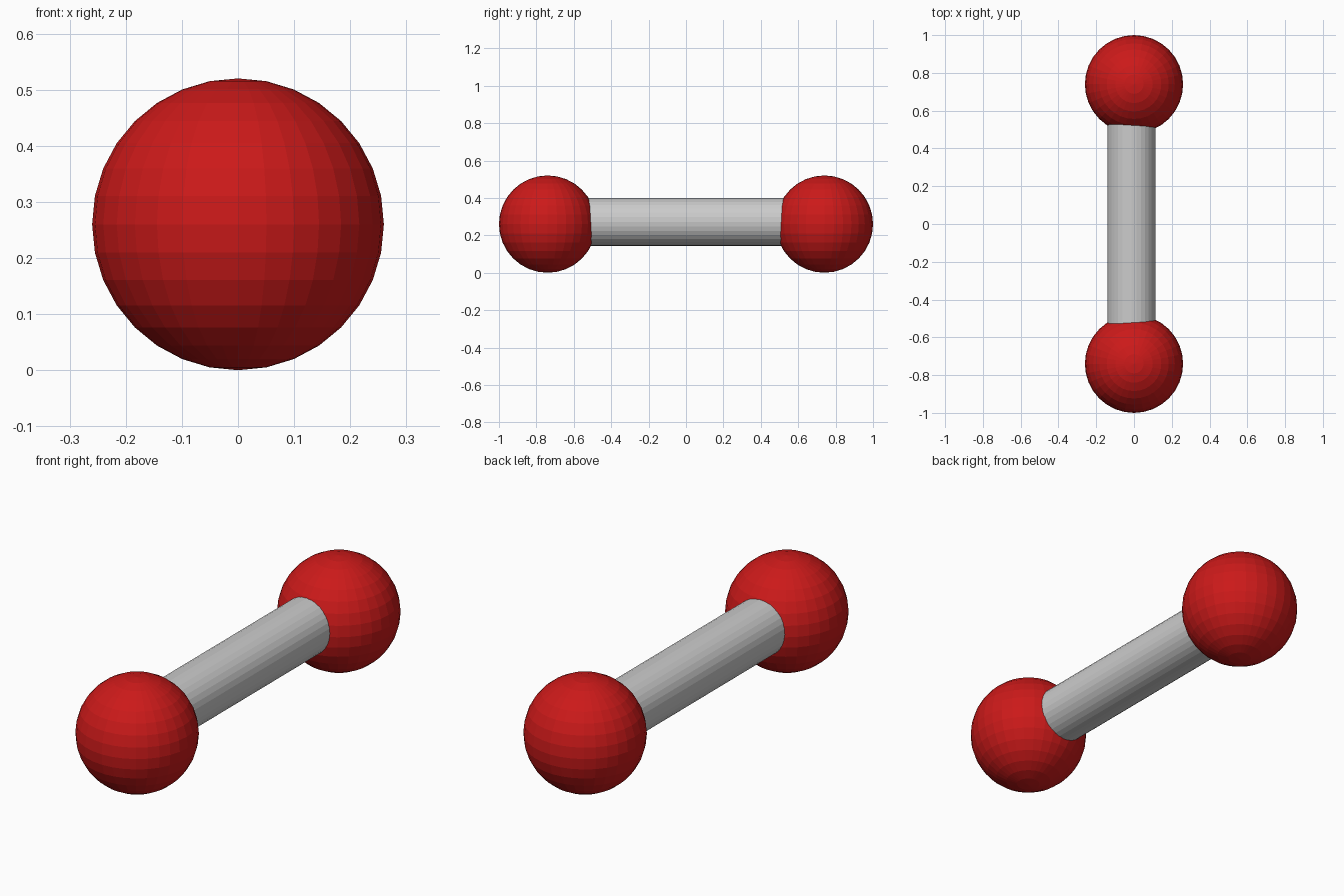
import bpy
from math import radians

if "Cube" in bpy.data.objects:
    bpy.data.objects.remove(bpy.data.objects["Cube"])

R = 0.26         # ball radius
END = 0.74       # ball centre distance along y

red = bpy.data.materials.new("red")
red.diffuse_color = (0.6, 0.01, 0.01, 1)
red.use_nodes = True
red.node_tree.nodes["Principled BSDF"].inputs["Base Color"].default_value = red.diffuse_color

# Faceted balls at both ends
for name, side in (("front_ball", -1), ("back_ball", 1)):
    bpy.ops.mesh.primitive_uv_sphere_add(
        segments=32, ring_count=16, radius=R, location=(0, side * END, R))
    ball = bpy.context.object
    ball.name = name
    ball.data.materials.append(red)

# Connecting bar, slightly off-centre, with ends buried in the balls
bpy.ops.mesh.primitive_cylinder_add(
    vertices=32, radius=0.128, depth=1.25,
    location=(-0.013, 0, 0.272), rotation=(radians(90), 0, 0))
bpy.context.object.name = "bar"
